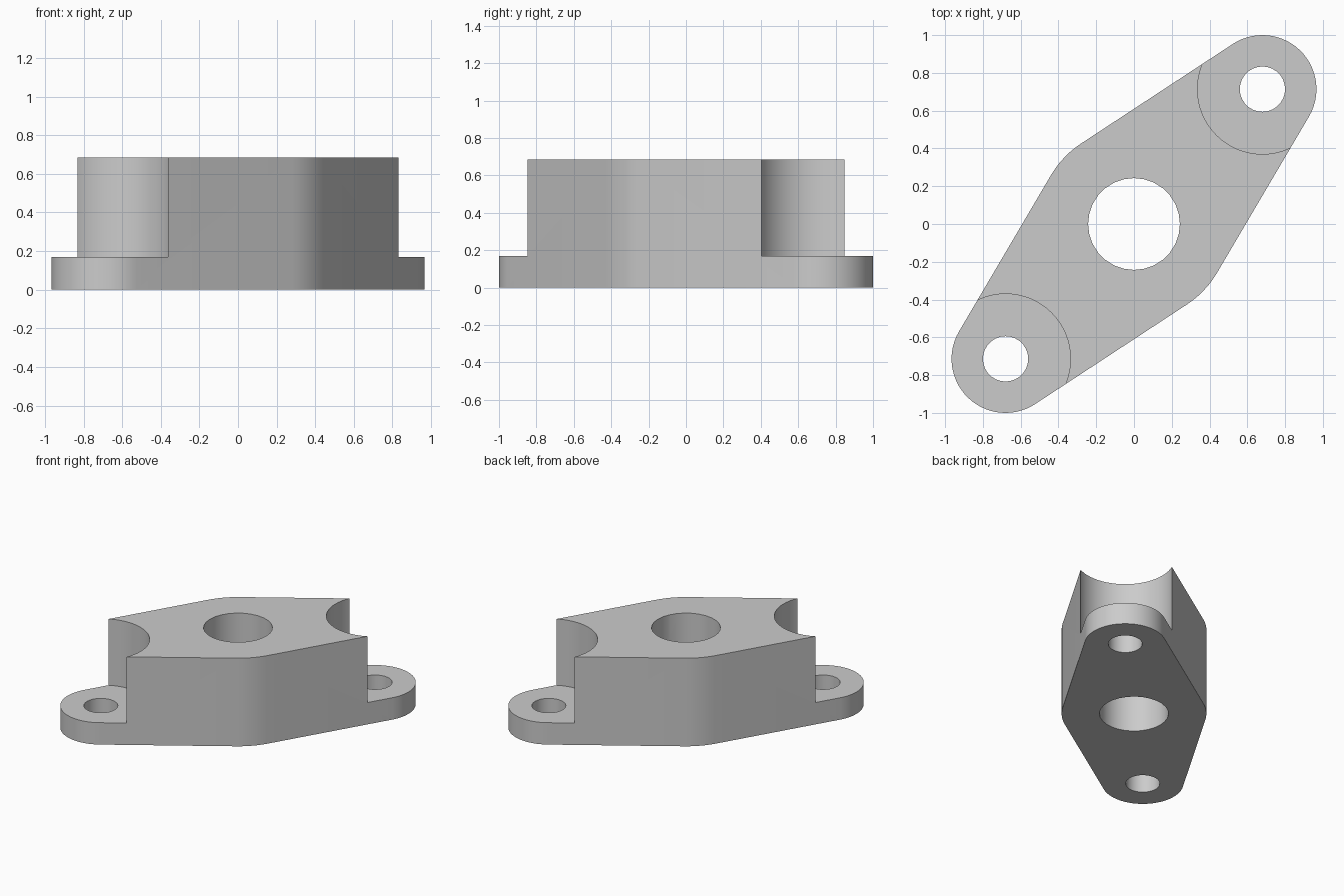
import bpy
import bmesh
from math import atan2, asin, hypot, pi, sin, cos
from mathutils import Vector

# Main dimensions
END = Vector((0.68, 0.714))      # centre of one mounting ear
EAR_R, BODY_R = 0.286, 0.51      # outline radii
POCKET_R, BOLT_R, BORE_R = 0.344, 0.12, 0.243
LEDGE, TOP = 0.17, 0.685

cube = bpy.data.objects.get("Cube")
if cube:
    bpy.data.objects.remove(cube, do_unlink=True)

grey = bpy.data.materials.new("plain grey")
grey.use_nodes = True
colour = (0.6, 0.6, 0.6, 1)
grey.diffuse_color = colour
grey.node_tree.nodes["Principled BSDF"].inputs["Base Color"].default_value = colour


def arc(centre, radius, start, end, steps):
    """Points along an arc, both ends included."""
    angles = [start + (end - start) * i / steps for i in range(steps + 1)]
    return [centre + radius * Vector((cos(a), sin(a))) for a in angles]


def prism(name, points, bottom, top):
    """Extrude a closed outline from bottom to top."""
    bm = bmesh.new()
    face = bm.faces.new([bm.verts.new((p.x, p.y, bottom)) for p in points])
    result = bmesh.ops.extrude_face_region(bm, geom=[face])
    verts = [v for v in result["geom"] if isinstance(v, bmesh.types.BMVert)]
    bmesh.ops.translate(bm, verts=verts, vec=(0, 0, top - bottom))
    bmesh.ops.recalc_face_normals(bm, faces=bm.faces)
    mesh = bpy.data.meshes.new(name)
    bm.to_mesh(mesh)
    bm.free()
    mesh.materials.append(grey)
    obj = bpy.data.objects.new(name, mesh)
    bpy.context.collection.objects.link(obj)
    return obj


def cut(target, centre, radius, bottom, sides):
    """Cut a round hole down to the given height."""
    outline = arc(centre, radius, 0, 2 * pi, sides)[:-1]
    cutter = prism("hole_cutter", outline, bottom, TOP + 0.1)
    cutter.hide_render = True
    mod = target.modifiers.new("hole", "BOOLEAN")
    mod.operation, mod.solver, mod.object = "DIFFERENCE", "EXACT", cutter
    bpy.ops.object.modifier_apply(modifier=mod.name)
    bpy.data.objects.remove(cutter, do_unlink=True)


# Flange body: tangent outline around the two ears and the middle boss
axis = atan2(END.y, END.x)
taper = asin((BODY_R - EAR_R) / hypot(END.x, END.y))
half = arc(END, EAR_R, axis - pi / 2 + taper, axis + pi / 2 - taper, 28)
half += arc(Vector((0, 0)), BODY_R, axis + pi / 2 - taper, axis + pi / 2 + taper, 6)
body = prism("flange_body", half + [-p for p in half], 0, TOP)

bpy.ops.object.select_all(action="DESELECT")
body.select_set(True)
bpy.context.view_layer.objects.active = body

# Centre bore, then the pocket and bolt hole of each ear
cut(body, Vector((0, 0)), BORE_R, -0.1, 28)
for centre in (END, -END):
    cut(body, centre, POCKET_R, LEDGE, 64)
    cut(body, centre, BOLT_R, -0.1, 28)

bpy.ops.object.shade_smooth_by_angle(angle=pi / 6)
